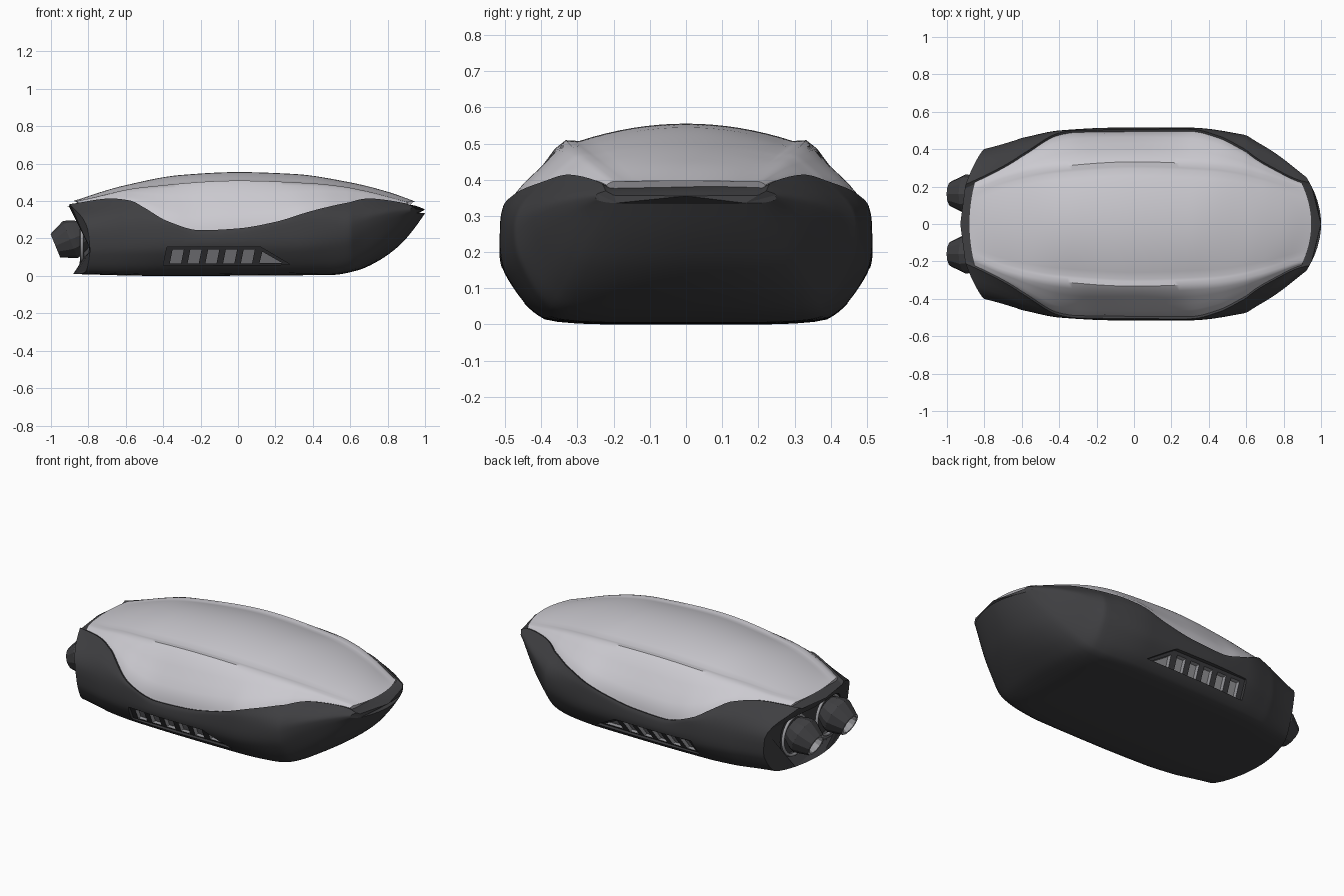
import bpy, bmesh, math
from mathutils import Vector

if "Cube" in bpy.data.objects:
    bpy.data.objects.remove(bpy.data.objects["Cube"])


def material(name, rgb):
    m = bpy.data.materials.new(name)
    m.diffuse_color = (*rgb, 1)
    m.use_nodes = True
    m.node_tree.nodes["Principled BSDF"].inputs["Base Color"].default_value = m.diffuse_color
    return m


DARK = material("charcoal", (0.05, 0.05, 0.054))
LIGHT = material("pale_grey", (0.6, 0.59, 0.63))
GREY = material("mid_grey", (0.34, 0.34, 0.36))


def curve(*keys):
    """Smooth monotone interpolation through (x, value) keys."""
    def slope(i):
        if i in (0, len(keys) - 1):
            return 0 if i else (keys[1][1] - keys[0][1]) / (keys[1][0] - keys[0][0])
        (a, b), (c, d), (e, f) = keys[i - 1:i + 2]
        s, t = (d - b) / (c - a), (f - d) / (e - c)
        return 0 if s * t <= 0 else 2 * s * t / (s + t)
    m = [slope(i) for i in range(len(keys))]
    m[-1] = (keys[-1][1] - keys[-2][1]) / (keys[-1][0] - keys[-2][0])

    def f(x):
        i = 0
        while i < len(keys) - 2 and x > keys[i + 1][0]:
            i += 1
        (x0, y0), (x1, y1) = keys[i], keys[i + 1]
        h = x1 - x0
        t = (x - x0) / h
        return ((2*t**3 - 3*t*t + 1) * y0 + (t**3 - 2*t*t + t) * h * m[i]
                + (3*t*t - 2*t**3) * y1 + (t**3 - t*t) * h * m[i + 1])
    return f


def soften(pts, rounds):
    """Corner cutting that keeps both ends."""
    for _ in range(rounds):
        out = [pts[0]]
        for (a, b), (c, d) in zip(pts, pts[1:]):
            out += [(.75*a + .25*c, .75*b + .25*d), (.25*a + .75*c, .25*b + .75*d)]
        pts = out + [pts[-1]]
    return pts


def warp(x, y, z):
    """Round the nose and the tail in plan view."""
    if x > 0.6:
        x = 0.6 + (x - 0.6) * (0.4 - 1.25 * y * y) / 0.4
    elif x < -0.6:
        rear = -0.93 + 0.11 * (y / 0.4) ** 2 + 0.05 * (1 - z / 0.38)
        x = -0.6 + (x + 0.6) * (-0.6 - rear) / 0.33
    return x, y, z


def finish(bm, name, mats, angle=35):
    bmesh.ops.remove_doubles(bm, verts=bm.verts, dist=1e-5)
    bmesh.ops.recalc_face_normals(bm, faces=bm.faces)
    me = bpy.data.meshes.new(name)
    bm.to_mesh(me)
    bm.free()
    ob = bpy.data.objects.new(name, me)
    bpy.context.collection.objects.link(ob)
    for m in mats:
        me.materials.append(m)
    smooth(ob, angle)
    return ob


def smooth(ob, angle=35):
    bpy.ops.object.select_all(action='DESELECT')
    ob.select_set(True)
    bpy.context.view_layer.objects.active = ob
    bpy.ops.object.shade_smooth_by_angle(angle=math.radians(angle))


def bridge(bm, rings, caps=True):
    n = len(rings[0])
    for a, b in zip(rings, rings[1:]):
        for i in range(n):
            bm.faces.new((a[i], a[(i + 1) % n], b[(i + 1) % n], b[i]))
    if caps:
        bm.faces.new(rings[0])
        bm.faces.new(rings[-1])


def loft(name, x0, x1, steps, section, mats):
    bm = bmesh.new()
    rings = []
    for k in range(steps + 1):
        x = x0 + (x1 - x0) * k / steps
        half = section(x)
        ring = half + [(-y, z) for y, z in reversed(half) if y > 1e-6]
        rings.append([bm.verts.new(warp(x, y, z)) for y, z in ring])
    bridge(bm, rings)
    return finish(bm, name, mats)


# seam between hull and canopy
seam_y = curve((-.93, .20), (-.8, .26), (-.6, .36), (-.4, .475), (-.3, .49), (.3, .495),
               (.45, .46), (.6, .385), (.8, .29), (.95, .22), (1, .21))
seam_z = curve((-.93, .38), (-.7, .41), (-.58, .40), (-.5, .36), (-.38, .29), (-.2, .24),
               (0, .25), (.2, .285), (.4, .345), (.6, .39), (.75, .41), (.95, .385), (1, .365))
# hull guides: half width, floor width, floor height, belt heights
wide = curve((-.93, .40), (-.6, .46), (-.4, .50), (-.1, .515), (.3, .515), (.6, .475),
             (.8, .42), (.9, .365), (1, .25))
floor_w = curve((-.93, .30), (-.4, .36), (.3, .37), (.6, .34), (.85, .28), (1, .2))
floor_z = curve((-.93, .01), (-.4, 0), (.5, .005), (.64, .03), (.75, .08), (.86, .16),
                (.94, .25), (1, .335))
belt_lo = curve((-.93, .15), (.3, .17), (.6, .21), (.8, .27), (1, .345))
belt_hi = curve((-.93, .30), (-.6, .31), (-.4, .28), (-.2, .22), (0, .23), (.2, .27),
                (.4, .30), (.6, .315), (.8, .335), (1, .36))
# canopy guides: side ridge and centre line
ridge_y = curve((-.88, .19), (-.7, .26), (-.4, .32), (0, .345), (.4, .33), (.7, .28), (.95, .205))
ridge_z = curve((-.88, .40), (-.5, .475), (0, .51), (.4, .495), (.7, .455), (.95, .395))
crown_z = curve((-.88, .40), (-.6, .485), (-.3, .54), (0, .555), (.3, .545), (.6, .50),
                (.8, .45), (.95, .397))


def hull_section(x):
    w, wb, zb, zm, zu = wide(x), floor_w(x), floor_z(x), belt_lo(x), belt_hi(x)
    ys, zs, d, h = seam_y(x), seam_z(x), w - wb, zm - zb
    outer = [(0, zb), (wb, zb), (wb + .42*d, zb + .22*h), (wb + .74*d, zb + .58*h),
             (w, zm), (w, zu), (ys + .012, zs + .004)]
    return soften(outer, 2) + [(ys - .01, zs - .008), (0, zs - .01)]


def canopy_section(x):
    ys, zs, yr, zr, zc = seam_y(x), seam_z(x), ridge_y(x), ridge_z(x), crown_z(x)
    k = max(0, (zr - zs) / .26)
    side = [(ys, zs)]
    for t, o in ((.25, .025), (.62, .015)):
        side.append((ys + (yr - ys)*t + o*k, zs + (zr - zs)*t))
    yg, zg = yr - .05, zr - .003 * k
    side += [(yr, zr), (yg, zg)]
    arc = [(yg*(1 - i/8), zg + (zc - zg)*(1 - (1 - i/8)**2)) for i in range(1, 9)]
    return [(ys - .02, zs - .03)] + soften(side, 1) + arc


hull = loft("hull", -.93, 1.0, 80, hull_section, [DARK, GREY])
loft("canopy", -.88, .95, 80, canopy_section, [LIGHT])


def cut(target, loop_a, loop_b, mat_index):
    """Subtract a prism spanned between two matching loops."""
    bm = bmesh.new()
    bridge(bm, [[bm.verts.new(p) for p in loop] for loop in (loop_a, loop_b)])
    for f in bm.faces:
        f.material_index = mat_index
    cutter = finish(bm, "cutter", [DARK, GREY])
    cutter.hide_render = True
    mod = target.modifiers.new("cut", 'BOOLEAN')
    mod.object, mod.operation, mod.solver = cutter, 'DIFFERENCE', 'EXACT'
    bpy.context.view_layer.objects.active = target
    bpy.ops.object.modifier_apply(modifier=mod.name)
    bpy.data.objects.remove(cutter)


# rear engine recess (stadium outline)
outline = []
for s in (1, -1):
    for i in range(13):
        a = -math.pi/2 + math.pi * i / 12
        outline.append((s * (.16 + .125 * math.cos(a)), .185 + s * .125 * math.sin(a)))
cut(hull, [(-1.1, y, z) for y, z in outline], [(-.79, y, z) for y, z in outline], 0)


# side vents: shallow dark recess, then grey slots
def vent(poly, depth, mat_index, s):
    cut(hull, [(x, s * (.44 + .667 * (z - .06) - depth), z) for x, z in poly],
        [(x, s * .65, z) for x, z in poly], mat_index)


for s in (1, -1):
    vent([(-.40, .055), (-.38, .155), (.12, .155), (.28, .06)], .018, 0, s)
    for i in range(5):
        x = -.365 + .095 * i
        vent([(x, .065), (x + .015, .14), (x + .075, .14), (x + .06, .065)], .045, 1, s)
    vent([(.115, .07), (.13, .13), (.235, .07)], .045, 1, s)
smooth(hull, 32)

# twin thrusters pointing back and slightly down, with a grey seat ring
AXIS = Vector((-.92, 0, -.38)).normalized()
UP = Vector((-AXIS.z, 0, AXIS.x)).normalized()
PROFILE = [(0, -.05), (.075, -.05), (.1, 0), (.106, .03), (.068, .115), (.055, .115), (.045, .06), (0, .06)]
for side, s in (("left", 1), ("right", -1)):
    base = Vector((-.87, s * .16, .205))
    bm = bmesh.new()
    rings = []
    for r, d in PROFILE:
        rings.append([bm.verts.new(base + AXIS * d + UP * (r * math.cos(a)) + Vector((0, r * math.sin(a), 0)))
                      for a in (2 * math.pi * i / 12 for i in range(12))])
    bridge(bm, rings, caps=False)
    for i, f in enumerate(bm.faces):
        f.material_index = 1 if i // 12 in (4, 5) else 0
    finish(bm, side + "_thruster", [DARK, GREY], 25)
    bpy.ops.mesh.primitive_torus_add(major_radius=.113, minor_radius=.009, major_segments=32,
                                     minor_segments=8, location=(-.835, s * .16, .185),
                                     rotation=(0, math.pi / 2, 0))
    ring = bpy.context.object
    ring.name = side + "_thruster_seat_ring"
    ring.data.materials.append(GREY)
    smooth(ring, 60)
